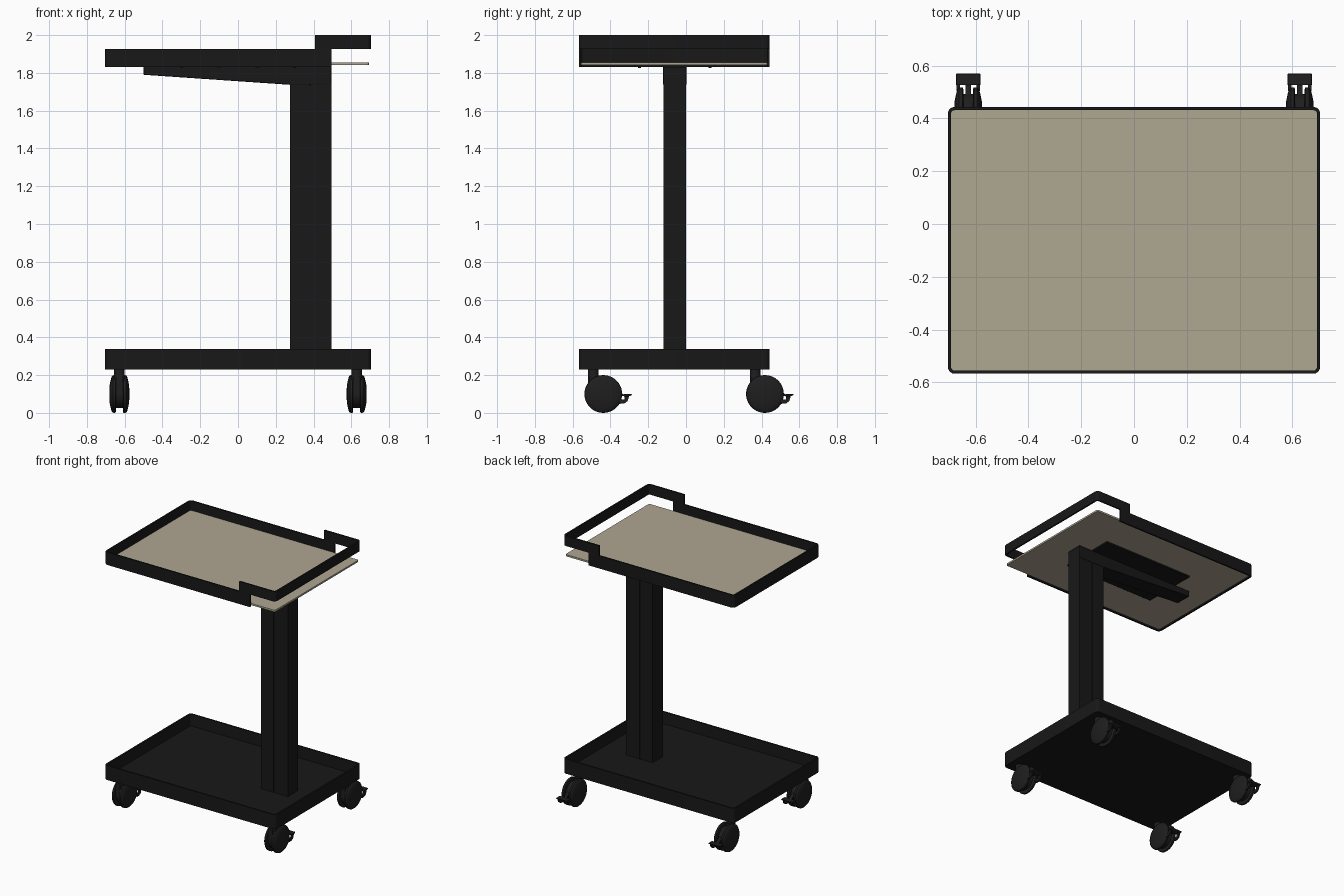
import bpy, bmesh, math
from mathutils import Vector

if "Cube" in bpy.data.objects:
    bpy.data.objects.remove(bpy.data.objects["Cube"])


def material(name, rgb):
    m = bpy.data.materials.new(name)
    m.diffuse_color = (*rgb, 1)
    m.use_nodes = True
    m.node_tree.nodes["Principled BSDF"].inputs["Base Color"].default_value = m.diffuse_color
    return m


BLACK = material("black_metal", (0.009, 0.009, 0.009))
RUBBER = material("dark_plastic", (0.013, 0.013, 0.014))
BEIGE = material("beige_board", (0.43, 0.385, 0.29))
X0, X1, Y0, Y1 = -0.705, 0.705, -0.567, 0.443   # tray outline
T = 0.012                                        # sheet thickness


def finish(name, bm, mat, bevel=0.0, smooth=True):
    bmesh.ops.recalc_face_normals(bm, faces=bm.faces)
    me = bpy.data.meshes.new(name)
    bm.to_mesh(me)
    bm.free()
    me.materials.append(mat)
    ob = bpy.data.objects.new(name, me)
    bpy.context.collection.objects.link(ob)
    if bevel:
        mod = ob.modifiers.new("bevel", 'BEVEL')
        mod.width, mod.segments = bevel, 2
    if smooth:
        bpy.context.view_layer.objects.active = ob
        bpy.ops.object.select_all(action='DESELECT')
        ob.select_set(True)
        bpy.ops.object.shade_smooth_by_angle(angle=math.radians(35))
    return ob


def arc(cx, cy, r, a0, steps=5):
    return [(cx + r * math.cos(math.radians(a0 + 90 * i / steps)),
             cy + r * math.sin(math.radians(a0 + 90 * i / steps))) for i in range(steps + 1)]


def corners(inset, r=0.025):
    """Four corner arcs of the tray outline, counter-clockwise from +x +y."""
    cx0, cx1, cy0, cy1 = X0 + r, X1 - r, Y0 + r, Y1 - r
    r -= inset
    return (arc(cx1, cy1, r, 0), arc(cx0, cy1, r, 90),
            arc(cx0, cy0, r, 180), arc(cx1, cy0, r, 270))


def prism(name, pts, lo, hi, mat, axis='z', **kw):
    """Extrude a 2D outline along z, y (points are x,z) or x (points are y,z)."""
    put = {'z': lambda a, b, h: (a, b, h), 'y': lambda a, b, h: (a, h, b),
           'x': lambda a, b, h: (h, a, b)}[axis]
    bm = bmesh.new()
    f = bm.faces.new([bm.verts.new(put(a, b, lo)) for a, b in pts])
    ext = bmesh.ops.extrude_face_region(bm, geom=[f])
    bmesh.ops.translate(bm, vec=Vector(put(0, 0, hi - lo)),
                        verts=[v for v in ext['geom'] if isinstance(v, bmesh.types.BMVert)])
    return finish(name, bm, mat, **kw)


def wall(name, outer, inner, z0, z1, mat, closed):
    """Upright sheet-metal strip between two parallel paths."""
    bm = bmesh.new()
    rows = [[bm.verts.new((*p, z)) for p, z in ((o, z0), (o, z1), (i, z1), (i, z0))]
            for o, i in zip(outer, inner)]
    n = len(rows)
    for k in range(n if closed else n - 1):
        a, b = rows[k], rows[(k + 1) % n]
        for j in range(4):
            bm.faces.new((a[j], b[j], b[(j + 1) % 4], a[(j + 1) % 4]))
    if not closed:
        bm.faces.new(rows[0])
        bm.faces.new(rows[-1])
    return finish(name, bm, mat)


def box_pts(a0, a1, b0, b1):
    return [(a0, b0), (a1, b0), (a1, b1), (a0, b1)]


def lathe_x(name, profile, mat, seg=40):
    """Spin (x, radius) points about the x axis."""
    bm = bmesh.new()
    vs = [bm.verts.new((x, r, 0)) for x, r in profile]
    es = [bm.edges.new(p) for p in zip(vs, vs[1:])]
    bmesh.ops.spin(bm, geom=vs + es, cent=(0, 0, 0), axis=(1, 0, 0),
                   angle=math.tau, steps=seg, use_duplicate=False)
    bmesh.ops.remove_doubles(bm, verts=bm.verts, dist=1e-5)
    return finish(name, bm, mat)


def cylinder(name, r, loc, depth, mat, seg=24):
    bm = bmesh.new()
    bmesh.ops.create_cone(bm, cap_ends=True, segments=seg, radius1=r, radius2=r, depth=depth)
    bmesh.ops.translate(bm, vec=Vector(loc), verts=bm.verts)
    return finish(name, bm, mat)


# Base tray: floor and rim
out, inn = corners(0), corners(T)
prism("base_floor", sum(inn, []), 0.23, 0.25, BLACK)
wall("base_rim", sum(out, []), sum(inn, []), 0.23, 0.338, BLACK, True)

# Column with a shallow groove along front and back
g = 0.006
prism("column", [(0.275, -0.12), (0.375, -0.12), (0.375, -0.12 + g), (0.383, -0.12 + g),
                 (0.383, -0.12), (0.495, -0.12), (0.495, 0), (0.383, 0), (0.383, -g),
                 (0.375, -g), (0.375, 0), (0.275, 0)], 0.24, 1.80, BLACK)

# Tapered support arm and mounting plate
prism("support_arm", [(-0.5, 1.832), (-0.5, 1.79), (0.275, 1.737), (0.495, 1.737), (0.495, 1.832)],
      -0.122, 0.002, BLACK, 'y', bevel=0.003)
prism("mounting_plate", box_pts(-0.375, 0.375, -0.272, 0.155), 1.83, 1.843, BLACK, bevel=0.003)
for x in (-0.3, -0.1, 0.1, 0.3):
    for y in (-0.245, 0.128):
        cylinder("plate_screw", 0.008, (x, y, 1.828), 0.006, RUBBER, 12)

# Table board
prism("table_board", sum(corners(T), []), 1.843, 1.856, BEIGE)


# Table rim: low U around the back, raised U forming the handle
def low_path(c, i):
    return [(0.495, Y1 - i)] + c[1] + c[2] + [(0.495, Y0 + i)]


def high_path(c, i):
    return [(0.407, Y0 + i)] + c[3] + c[0] + [(0.407, Y1 - i)]


wall("table_rim", low_path(out, 0), low_path(inn, T), 1.832, 1.926, BLACK, False)
wall("handle_rail", high_path(out, 0), high_path(inn, T), 1.926, 2.0, BLACK, False)

# One caster built around its wheel centre, then repeated
wheel = [(0.018, 0), (0.018, 0.092), (0.021, 0.099), (0.026, 0.1), (0.034, 0.099),
         (0.041, 0.092), (0.045, 0.078), (0.047, 0.07), (0.052, 0.045), (0.053, 0)]
parts = [lathe_x("wheel_right", wheel, RUBBER),
         lathe_x("wheel_left", [(-x, r) for x, r in wheel], RUBBER),
         lathe_x("caster_body", [(-0.02, 0), (-0.02, 0.075), (0.02, 0.075), (0.02, 0)], RUBBER, 32),
         cylinder("caster_stem", 0.028, (0, -0.052, 0.085), 0.1, RUBBER),
         prism("caster_fork", box_pts(-0.08, -0.02, 0.0, 0.09), -0.018, 0.018, RUBBER, 'x'),
         prism("brake_neck", [(0.06, 0), (0.108, -0.012), (0.108, -0.002), (0.06, 0.03)],
               -0.011, 0.011, RUBBER, 'x'),
         prism("brake_pedal", [(0.108, -0.012), (0.135, -0.012), (0.148, -0.008), (0.152, -0.001),
                               (0.108, -0.001)], -0.046, 0.046, RUBBER, 'x', bevel=0.002)]
# Curved brake claw below the pedal, one on each side
claw = [(0.085, -0.052), (0.112, -0.05), (0.128, -0.038), (0.137, -0.012), (0.112, -0.012),
        (0.112, -0.028), (0.085, -0.03)]
for s in (-1, 1):
    parts.append(prism("brake_claw", claw, s * 0.032, s * 0.044, RUBBER, 'x'))

for n, (x, y) in enumerate([(-0.628, -0.438), (0.628, -0.438), (-0.628, 0.418), (0.628, 0.418)]):
    for p in parts:
        ob = p if n == 0 else p.copy()
        if n:
            bpy.context.collection.objects.link(ob)
        ob.location = (x, y, 0.1)
